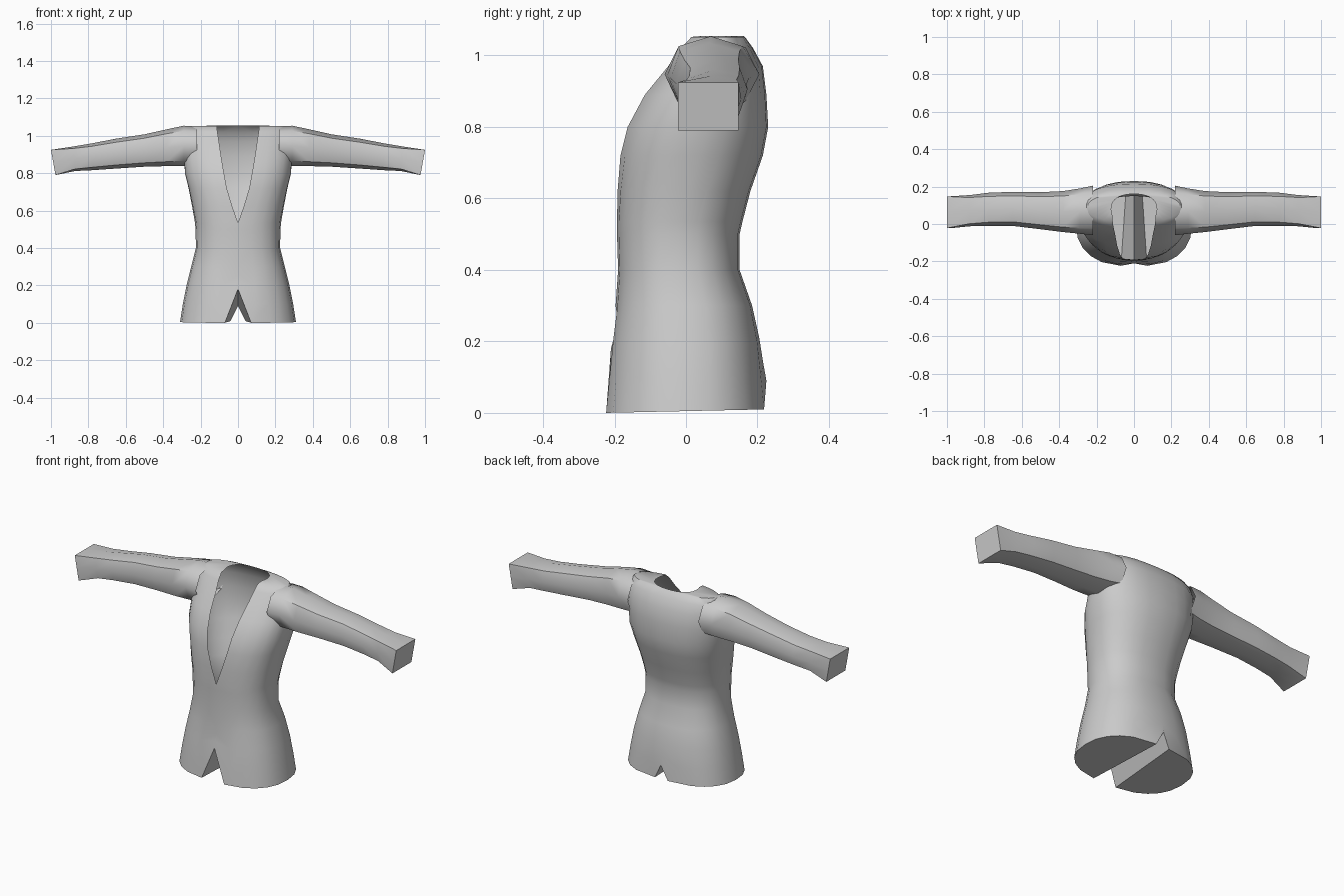
import bpy, math

cube = bpy.data.objects.get("Cube")
if cube:
    bpy.data.objects.remove(cube)

grey = bpy.data.materials.new("cloth_grey")
grey.use_nodes = True
COLOUR = (0.6, 0.6, 0.6, 1)
grey.diffuse_color = COLOUR
grey.node_tree.nodes["Principled BSDF"].inputs["Base Color"].default_value = COLOUR


def make_part(name, verts, faces):
    """Half a part on the +x side, mirrored across x = 0 and smoothed."""
    mesh = bpy.data.meshes.new(name)
    mesh.from_pydata(verts, [], faces)
    mesh.materials.append(grey)
    obj = bpy.data.objects.new(name, mesh)
    bpy.context.collection.objects.link(obj)
    bpy.ops.object.select_all(action='DESELECT')
    obj.select_set(True)
    bpy.context.view_layer.objects.active = obj
    mirror = obj.modifiers.new("mirror", 'MIRROR')
    mirror.merge_threshold = 0.001
    bpy.ops.object.modifier_apply(modifier=mirror.name)
    bpy.ops.object.shade_smooth_by_angle(angle=math.radians(50))
    return obj


# Torso rings: height, half width, front y, back y, half width of the neck opening
RINGS = [
    (0.00, 0.31, -0.23, 0.225, 0), (0.10, 0.295, -0.22, 0.216, 0),
    (0.20, 0.275, -0.21, 0.205, 0), (0.30, 0.25, -0.197, 0.185, 0),
    (0.40, 0.225, -0.19, 0.15, 0), (0.50, 0.227, -0.193, 0.15, 0),
    (0.535, 0.23, -0.193, 0.158, 0), (0.62, 0.245, -0.192, 0.18, 0.03),
    (0.72, 0.265, -0.186, 0.215, 0.06), (0.80, 0.285, -0.167, 0.23, 0.075),
    (0.89, 0.29, -0.12, 0.225, 0.09), (0.97, 0.285, -0.055, 0.215, 0.102),
    (1.02, 0.275, -0.02, 0.188, 0.11), (1.052, 0.25, 0.01, 0.165, 0.114),
    (1.055, 0.122, 0.0, 0.16, 0.116),
]
COLS = 12
ROUND = 0.85
# Raised heights of the crotch groove on the centre line, bottom rings upward
GROOVE_FRONT = [0.18, 0.215, 0.25]
GROOVE_BACK = [0.09, 0.14, 0.21]

verts, faces = [], []
for r, (z, w, front, back, neck) in enumerate(RINGS):
    start = math.asin((neck / w) ** (1 / ROUND))
    for c in range(COLS + 1):
        a = start + (math.pi - start) * c / COLS
        co = math.cos(a)
        x = w * max(0, math.sin(a)) ** ROUND
        y = (front + back) / 2 - (back - front) / 2 * math.copysign(abs(co) ** ROUND, co)
        height = z
        if r == 0:
            height = 0.005 + 0.022 * y
            x = {1: 0.07, COLS - 1: 0.04}.get(c, x)
        if c == 0 and r < 3:
            height = GROOVE_FRONT[r]
            y += 0.02
        if c == COLS and r < 3:
            height = GROOVE_BACK[r]
        if c == COLS or (c == 0 and neck == 0):
            x = 0
        verts.append((x, y, height))
n = COLS + 1
for r in range(len(RINGS) - 1):
    for c in range(COLS):
        i = r * n + c
        faces.append((i, i + 1, i + n + 1, i + n))
# Groove wall and flat leg cap under the hem
faces.append((0, COLS, COLS - 1, 1))
faces.append(tuple(range(COLS - 1, 0, -1)))
make_part("shirt_torso", verts, faces)

# Sleeve rings: x, top, bottom, front y, back y, corner squareness, slant of the ring
SLEEVE = [
    (0.22, 1.05, 0.845, -0.06, 0.205, 0.72, 0),
    (0.29, 1.054, 0.838, -0.052, 0.19, 0.74, 0),
    (0.38, 1.035, 0.838, -0.043, 0.176, 0.76, 0),
    (0.50, 1.008, 0.835, -0.028, 0.17, 0.76, 0),
    (0.65, 0.985, 0.825, -0.01, 0.172, 0.76, 0),
    (0.78, 0.96, 0.816, -0.01, 0.167, 0.78, 0),
    (0.88, 0.943, 0.812, -0.012, 0.155, 0.84, 0.01),
    (1.00, 0.925, 0.79, -0.022, 0.147, 1.0, 0.024),
]
OUTLINE = [(-1, -1), (0, -1), (1, -1), (1, 0), (1, 1), (0, 1), (-1, 1), (-1, 0)]
verts, faces = [], []
for x, top, bottom, front, back, square, slant in SLEEVE:
    for u, v in OUTLINE:
        k = square if u and v else 1
        verts.append((x - slant * (1 - v * k) / 2,
                      (front + back) / 2 + u * k * (back - front) / 2,
                      (top + bottom) / 2 + v * k * (top - bottom) / 2))
for r in range(len(SLEEVE) - 1):
    for c in range(8):
        i, j = r * 8 + c, r * 8 + (c + 1) % 8
        faces.append((i, j, j + 8, i + 8))
last = (len(SLEEVE) - 1) * 8
faces.append(tuple(range(last, last + 8)))
make_part("sleeves", verts, faces)
